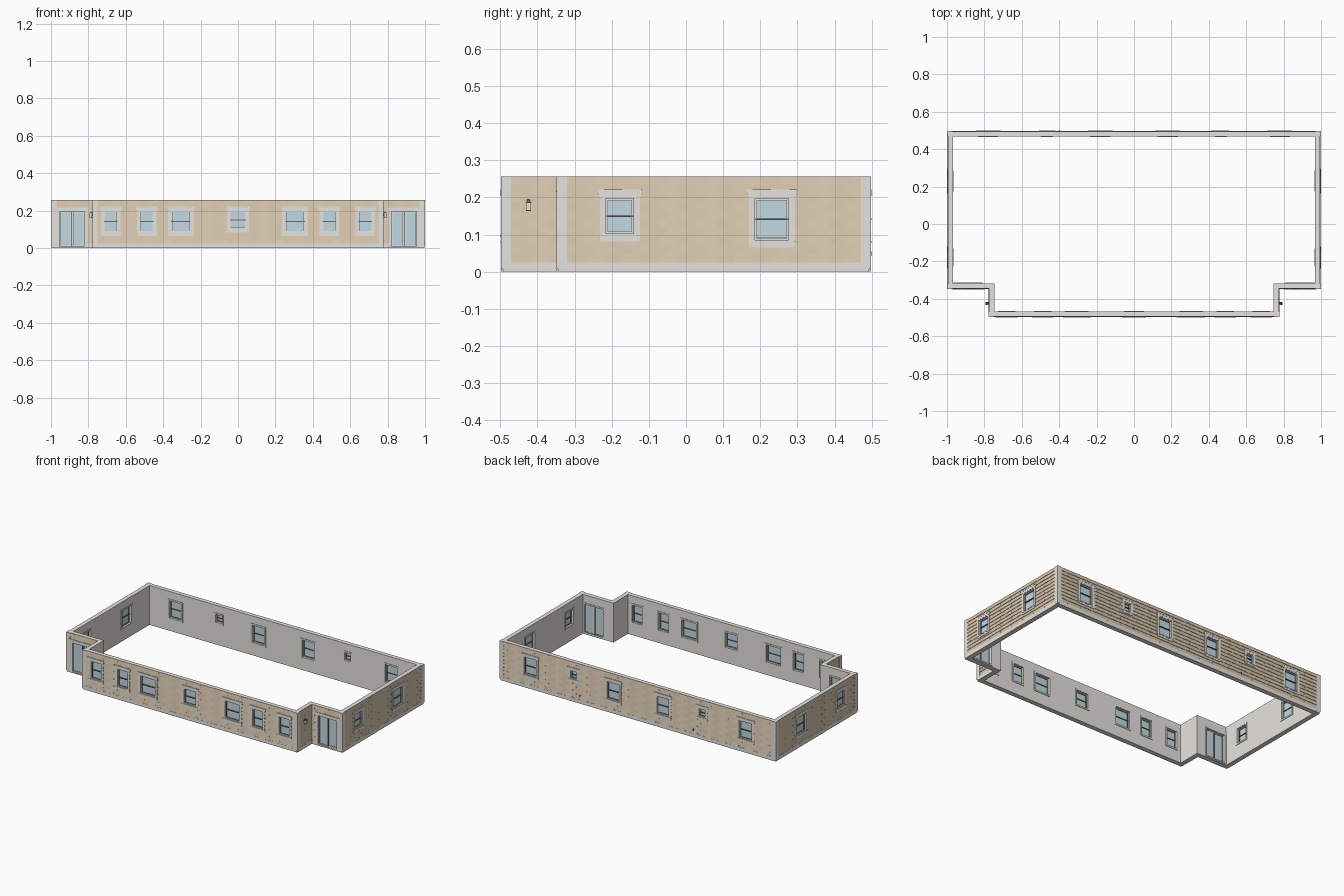
import bpy, bmesh
from mathutils import Vector

cube = bpy.data.objects.get("Cube")
if cube:
    bpy.data.objects.remove(cube)


def material(name, rgb):
    m = bpy.data.materials.new(name)
    m.use_nodes = True
    m.diffuse_color = (*rgb, 1)
    m.node_tree.nodes["Principled BSDF"].inputs["Base Color"].default_value = (*rgb, 1)
    return m


TAN = material("tan_shingle", (0.69, 0.575, 0.425))
GREY = material("light_grey", (0.79, 0.775, 0.735))
DARK = material("dark_bronze", (0.15, 0.135, 0.12))
GLASS = material("pale_blue_glass", (0.55, 0.70, 0.76))

HEIGHT, THICK, BASE, BOARD = 0.257, 0.026, 0.025, 0.022
parts = {}


def part(name, mat):
    """Mesh under construction for a named part."""
    if name not in parts:
        parts[name] = (bmesh.new(), mat)
    return parts[name][0]


class Wall:
    """Local frame: u along the wall, d outward from its face, z up."""

    def __init__(self, p, q):
        self.p, span = Vector(p), Vector(q) - Vector(p)
        self.length = span.length
        self.u = span.normalized()
        self.n = Vector((self.u.y, -self.u.x))
        self.openings = []

    def at(self, u, d, z):
        xy = self.p + self.u * u + self.n * d
        return (xy.x, xy.y, z)

    def locate(self, c):
        return (c - self.p.x) * self.u.x if abs(self.u.x) > 0.5 else (c - self.p.y) * self.u.y

    def block(self, bm, rect, d0, d1, d_top=None):
        """Box on the wall; d_top gives it a sloping outer face."""
        u0, u1, z0, z1 = rect
        d_top = d1 if d_top is None else d_top
        ring = [(d0, z0), (d1, z0), (d_top, z1), (d0, z1)]
        a = [bm.verts.new(self.at(u0, d, z)) for d, z in ring]
        b = [bm.verts.new(self.at(u1, d, z)) for d, z in ring]
        bm.faces.new(a)
        bm.faces.new(b[::-1])
        for i in range(4):
            j = (i + 1) % 4
            bm.faces.new((a[j], a[i], b[i], b[j]))

    def frame(self, bm, rect, w, d0, d1):
        """Four-sided surround lying inside rect."""
        u0, u1, z0, z1 = rect
        for r in ((u0, u0 + w, z0, z1), (u1 - w, u1, z0, z1),
                  (u0 + w, u1 - w, z0, z0 + w), (u0 + w, u1 - w, z1 - w, z1)):
            self.block(bm, r, d0, d1)


def cut(rects, hole):
    """Subtract a rectangular opening from a list of rectangles."""
    h0, h1, k0, k1 = hole
    out = []
    for u0, u1, z0, z1 in rects:
        if h0 >= u1 or h1 <= u0 or k0 >= z1 or k1 <= z0:
            out.append((u0, u1, z0, z1))
            continue
        a, b = max(u0, h0), min(u1, h1)
        pieces = ((u0, a, z0, z1), (b, u1, z0, z1), (a, b, z0, k0), (a, b, k1, z1))
        out += [r for r in pieces if r[1] - r[0] > 1e-5 and r[3] - r[2] > 1e-5]
    return out


def grow(r, side, down=None):
    down = side if down is None else down
    return (r[0] - side, r[1] + side, r[2] - down, r[3] + side)


# Wall outline, counter-clockwise, with a shallow front projection
X, Y, SX, SY = 0.993, 0.493, 0.773, -0.343
outline = [(X, SY), (X, Y), (-X, Y), (-X, SY), (-SX, SY), (-SX, -Y), (SX, -Y), (SX, SY)]
walls = [Wall(p, outline[(i + 1) % 8]) for i, p in enumerate(outline)]
CONCAVE = (4, 7)
east, back, west, door_west, side_west, front, side_east, door_east = walls


def window(wall, centre, width, z0, z1=0.2):
    u = wall.locate(centre)
    r = (u - width / 2, u + width / 2, z0, z1)
    wall.openings.append(r)
    trim, dark = part("window_casings", GREY), part("window_sashes", DARK)
    wall.frame(trim, grow(r, 0.014), 0.014, 0, 0.0055)
    # head board with drip cap, sill and apron
    wall.block(trim, (r[0] - 0.018, r[1] + 0.018, z1 + 0.004, z1 + 0.018), 0, 0.006)
    wall.block(trim, (r[0] - 0.019, r[1] + 0.019, z1 + 0.018, z1 + 0.021), 0, 0.007)
    wall.block(trim, (r[0] - 0.015, r[1] + 0.015, z0 - 0.006, z0), 0, 0.007)
    wall.block(trim, (r[0] - 0.012, r[1] + 0.012, z0 - 0.018, z0 - 0.006), 0, 0.0055)
    # jamb liner, sash, meeting rail and pane
    wall.frame(trim, r, 0.003, -THICK - 0.002, 0.004)
    wall.frame(trim, grow(r, -0.003), 0.004, -0.016, -0.002)
    wall.frame(dark, grow(r, -0.007), 0.0015, -0.016, -0.004)
    mid = (z0 + z1) / 2
    wall.block(dark, (r[0] + 0.003, r[1] - 0.003, mid - 0.002, mid + 0.002), -0.017, -0.001)
    wall.block(part("window_glass", GLASS), r, -0.012, -0.008)
    # interior casing
    wall.frame(trim, grow(r, 0.008), 0.009, -THICK - 0.003, -THICK)


def patio_door(wall, centre, width=0.14, z1=0.198):
    u = wall.locate(centre)
    r = (u - width / 2, u + width / 2, 0.006, z1)
    wall.openings.append(r)
    trim, dark = part("door_casings", GREY), part("door_stiles", DARK)
    for a in (r[0] - 0.014, r[1]):
        wall.block(trim, (a, a + 0.014, 0, z1), 0, 0.0055)
    wall.block(trim, (r[0] - 0.018, r[1] + 0.018, z1, z1 + 0.017), 0, 0.006)
    wall.block(trim, (r[0] - 0.019, r[1] + 0.019, z1 + 0.017, z1 + 0.02), 0, 0.007)
    wall.frame(trim, r, 0.003, -THICK - 0.002, 0.004)
    for a, b, d in ((r[0], u, -0.006), (u, r[1], -0.013)):
        leaf = (a, b, r[2], r[3])
        wall.frame(trim, grow(leaf, -0.002), 0.005, d - 0.005, d)
        wall.frame(dark, grow(leaf, -0.007), 0.0012, d - 0.005, d - 0.001)
        wall.block(part("door_glass", GLASS), leaf, d - 0.004, d - 0.002)
    wall.block(dark, (u - 0.0015, u + 0.0015, r[2], r[3]), -0.018, -0.003)
    wall.frame(trim, grow(r, 0.008, 0), 0.009, -THICK - 0.003, -THICK)


# Windows and doors
window(front, 0, 0.09, 0.1)
for s in (-1, 1):
    window(front, s * 0.305, 0.11, 0.083)
    window(front, s * 0.488, 0.078, 0.083)
    window(front, s * 0.68, 0.078, 0.083)
    window(back, s * 0.18, 0.092, 0.083)
    window(back, s * 0.78, 0.092, 0.083)
    window(back, s * 0.465, 0.05, 0.145)
for side in (east, west):
    window(side, -0.178, 0.08, 0.1)
    window(side, 0.231, 0.096, 0.083)
patio_door(door_west, -0.888)
patio_door(door_east, 0.888)

# Wall cores, base boards, corner boards and shingle courses
ROWS, SHINGLE = 10, 0.05
for i, w in enumerate(walls):
    inner = [k in CONCAVE for k in (i, (i + 1) % 8)]
    is_door = w in (door_west, door_east)
    ext = [THICK if c and is_door else 0 for c in inner]
    core = [(-ext[0], w.length + ext[1], 0, HEIGHT)]
    base = [(0, w.length, 0, BASE)]
    for hole in w.openings:
        core, base = cut(core, hole), cut(base, hole)
    for r in core:
        w.block(part("wall_core", GREY), r, -THICK, 0)
    for r in base:
        w.block(part("base_board", GREY), r, 0, 0.005)

    start = 0 if inner[0] else BOARD
    end = w.length - (0 if inner[1] else BOARD)
    boards = part("corner_boards", GREY)
    if not inner[0]:
        w.block(boards, (-0.0055, BOARD, 0.008, HEIGHT), 0, 0.0055)
    if not inner[1]:
        w.block(boards, (w.length - BOARD, w.length + 0.0055, 0.008, HEIGHT), 0, 0.0055)

    step = (HEIGHT - BASE) / ROWS
    for row in range(ROWS):
        z = BASE + row * step
        u, n = start - (SHINGLE / 2 if row % 2 else 0), row
        while u < end:
            lip = 0.0048 if n % 2 else 0.0038
            pieces = [(max(u, start), min(u + SHINGLE, end), z, z + step)]
            for hole in w.openings:
                pieces = cut(pieces, hole)
            for r in pieces:
                d = [0.0015 + (lip - 0.0015) * (1 - (h - z) / step) for h in r[2:]]
                w.block(part("shingle_siding", TAN), r, 0, d[0], d[1])
            u, n = u + SHINGLE, n + 1

# Wall lamps beside the doors
for w in (side_west, side_east):
    u = w.locate(-0.424)
    lamp = part("wall_lamps", DARK)
    w.block(lamp, (u - 0.004, u + 0.004, 0.17, 0.19), 0, 0.009)
    w.block(lamp, (u - 0.008, u + 0.008, 0.186, 0.188), 0.009, 0.021, 0.019)
    w.block(lamp, (u - 0.004, u + 0.004, 0.188, 0.195), 0.009, 0.018, 0.012)
    w.block(lamp, (u - 0.007, u + 0.007, 0.164, 0.166), 0.006, 0.02)
    w.block(part("lamp_glass", GREY), (u - 0.007, u + 0.007, 0.166, 0.186), 0.009, 0.02)

# Garden taps on the back wall
for x in (-0.4, 0.42):
    u = back.locate(x)
    tap = part("garden_taps", DARK)
    back.block(tap, (u - 0.005, u + 0.005, 0.045, 0.055), 0, 0.006)
    back.block(tap, (u - 0.002, u + 0.002, 0.042, 0.054), 0.005, 0.007)

for name, (bm, mat) in parts.items():
    bmesh.ops.recalc_face_normals(bm, faces=bm.faces)
    mesh = bpy.data.meshes.new(name)
    bm.to_mesh(mesh)
    bm.free()
    mesh.materials.append(mat)
    bpy.context.collection.objects.link(bpy.data.objects.new(name, mesh))
